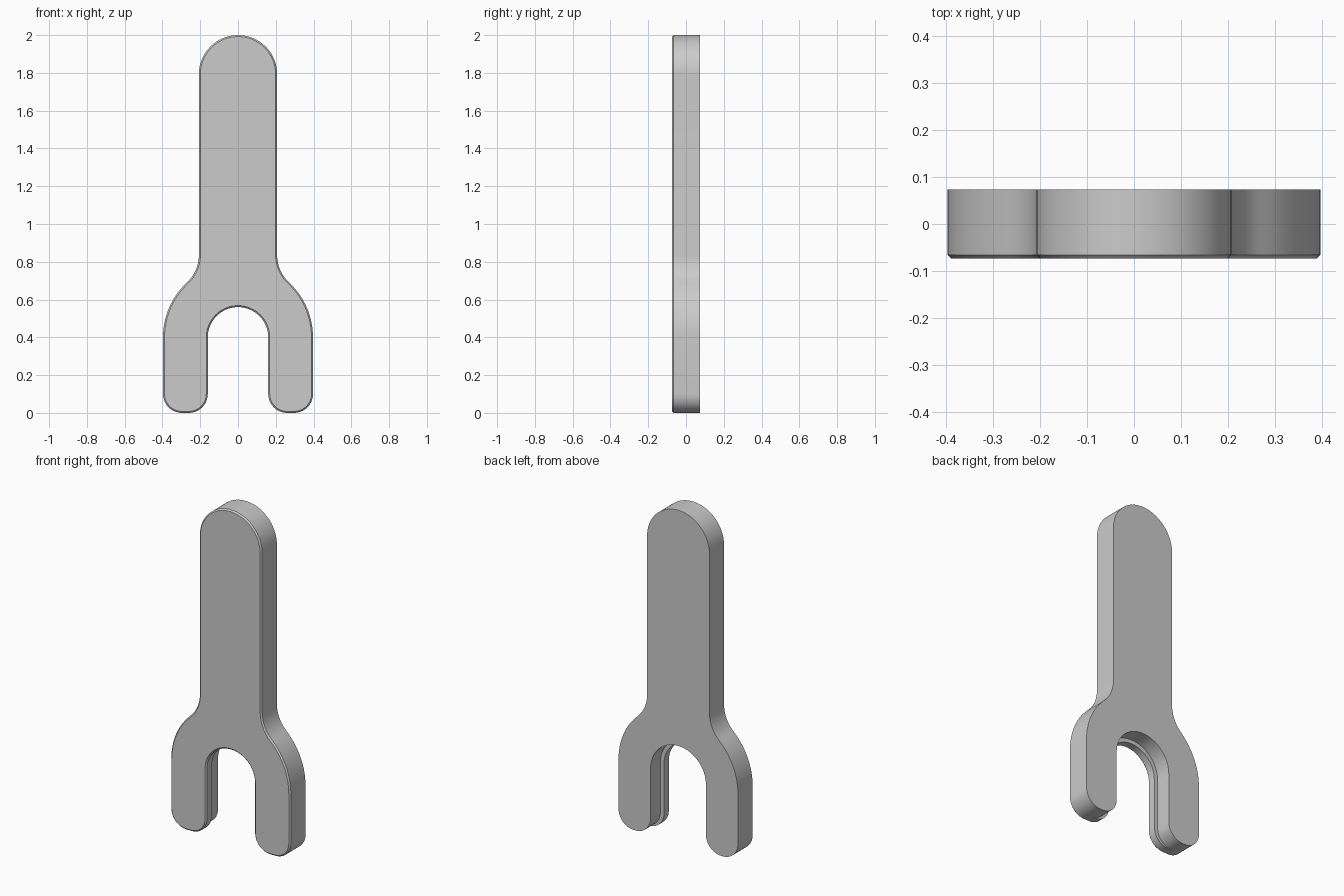
import bpy
import bmesh
from math import sin, cos, acos, degrees, radians, sqrt

cube = bpy.data.objects.get("Cube")
if cube:
    bpy.data.objects.remove(cube, do_unlink=True)

HALF_DEPTH = 0.0735
SHAFT, FORK, FILLET, CORNER = 0.207, 0.397, 0.2, 0.1
FORK_Z = 0.4
SLOT_FRONT, SLOT_BACK = 0.16, 0.184
STEP_Y = -0.02
CHAMFER = 0.008


def arc(cx, cz, r, start, end, n):
    angles = [radians(start + (end - start) * i / n) for i in range(n + 1)]
    return [(cx + r * cos(a), cz + r * sin(a)) for a in angles]


def outline(slot, inset):
    """Closed forked outline, drawn as one half and mirrored."""
    fx = SHAFT + FILLET
    fz = FORK_Z + sqrt((FORK + FILLET) ** 2 - fx ** 2)
    ang = degrees(acos(fx / (FORK + FILLET)))
    r = CORNER - inset
    half = arc(0, 2 - SHAFT, SHAFT - inset, 90, 0, 24)
    half += arc(fx, fz, FILLET + inset, 180, 180 + ang, 10)
    half += arc(0, FORK_Z, FORK - inset, ang, 0, 14)[1:]
    half += arc(FORK - CORNER, CORNER, r, 0, -90, 10)
    half += arc(slot + CORNER, CORNER, r, -90, -180, 10)
    half += arc(0, FORK_Z, slot + inset, 0, 90, 20)
    return half + [(-x, z) for x, z in half[-2:0:-1]]


# Steel material
steel = bpy.data.materials.new("plain grey")
steel.use_nodes = True
grey = (0.6, 0.6, 0.6, 1)
steel.diffuse_color = grey
steel.node_tree.nodes["Principled BSDF"].inputs["Base Color"].default_value = grey

# Forked plate: chamfered front, slot stepped wider at the back
layers = [
    (-HALF_DEPTH, SLOT_FRONT, CHAMFER),
    (-HALF_DEPTH + CHAMFER, SLOT_FRONT, 0),
    (STEP_Y, SLOT_FRONT, 0),
    (STEP_Y, SLOT_BACK, 0),
    (HALF_DEPTH, SLOT_BACK, 0),
]
bm = bmesh.new()
rings = [[bm.verts.new((x, y, z)) for x, z in outline(slot, inset)]
         for y, slot, inset in layers]
for a, b in zip(rings, rings[1:]):
    for i in range(len(a)):
        j = (i + 1) % len(a)
        bm.faces.new((a[i], a[j], b[j], b[i]))
bm.faces.new(rings[0])
bm.faces.new(rings[-1][::-1])
bmesh.ops.remove_doubles(bm, verts=bm.verts[:], dist=0.00005)
bmesh.ops.recalc_face_normals(bm, faces=bm.faces[:])

mesh = bpy.data.meshes.new("forked_plate")
bm.to_mesh(mesh)
bm.free()
mesh.materials.append(steel)
plate = bpy.data.objects.new("forked_plate", mesh)
bpy.context.collection.objects.link(plate)

bpy.ops.object.select_all(action='DESELECT')
plate.select_set(True)
bpy.context.view_layer.objects.active = plate
bpy.ops.object.shade_smooth_by_angle(angle=radians(30))
